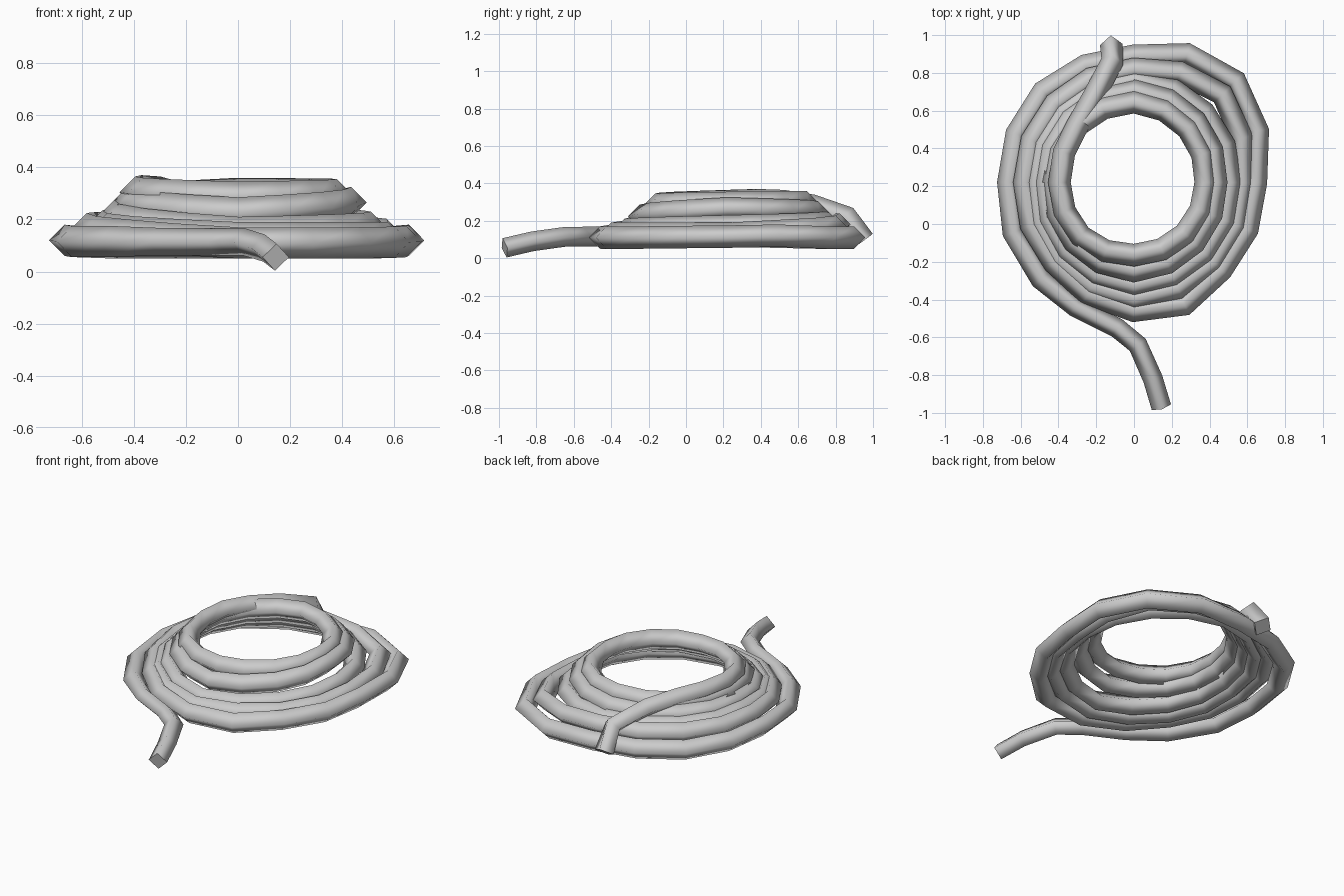
import bpy, bmesh, math
from mathutils import Vector

if "Cube" in bpy.data.objects:
    bpy.data.objects.remove(bpy.data.objects["Cube"])

CENTER = Vector((0, 0.22, 0))
R = 0.06          # half diagonal of the four-sided rope section

# loose tail lying on the ground, leading into the coil
path = [Vector(p) for p in [
    (0.145, -0.97, 0.055), (0.10, -0.82, 0.09), (0.02, -0.64, 0.115),
    (-0.09, -0.55, 0.115), (-0.31, -0.44, 0.115), (-0.49, -0.29, 0.115)]]

# coil keys: clockwise angle from the left side, radius, height
keys = [
    (-22.5, .69, .115), (0, .665, .12), (45, .68, .11), (67.5, .67, .11), (90, .67, .11),
    (112.5, .735, .11), (135, .76, .11), (157.5, .71, .12), (180, .645, .115),
    (225, .655, .11), (247.5, .70, .11), (270, .68, .11), (315, .60, .14),
    (360, .58, .165), (450, .60, .18), (495, .66, .155), (540, .575, .13), (630, .62, .13),
    (720, .52, .175), (810, .54, .19), (900, .51, .17), (990, .55, .15),
    (1080, .475, .215), (1170, .485, .245), (1260, .435, .265), (1350, .47, .225),
    (1440, .425, .265), (1530, .425, .30), (1620, .38, .295), (1710, .385, .285),
    (1755, .40, .295), (1800, .395, .305)]


def coil_point(a):
    for (a0, r0, z0), (a1, r1, z1) in zip(keys, keys[1:]):
        if a <= a1:
            t = (a - a0) / (a1 - a0)
            r, z = r0 + (r1 - r0) * t, z0 + (z1 - z0) * t
            th = math.radians(180 - a)
            return CENTER + Vector((r * math.cos(th), r * math.sin(th), z))


steps = int((1800 + 22.5) / 22.5)
path += [coil_point(-22.5 + 22.5 * i) for i in range(steps + 1)]

# upper end crossing over the coil and dropping down the back
path += [Vector(p) for p in [
    (-0.37, 0.38, 0.31), (-0.30, 0.52, 0.305), (-0.21, 0.68, 0.28),
    (-0.115, 0.86, 0.22), (-0.12, 0.95, 0.095)]]

# sweep a diamond section along the path
bm = bmesh.new()
rings = []
for i, p in enumerate(path):
    a = (p - path[max(i - 1, 0)]).normalized()
    b = (path[min(i + 1, len(path) - 1)] - p).normalized()
    t = (a + b).normalized()
    side = t.cross(Vector((0, 0, 1))).normalized()
    up = side.cross(t)
    r = R * (0.88 if i < 5 else 1)
    rings.append([bm.verts.new(p + d * r) for d in (side, up, -side, -up)])
for r0, r1 in zip(rings, rings[1:]):
    for k in range(4):
        n = (k + 1) % 4
        bm.faces.new((r0[k], r0[n], r1[n], r1[k])).smooth = True
bm.faces.new(rings[0])
bm.faces.new(rings[-1])
bmesh.ops.recalc_face_normals(bm, faces=bm.faces)
# flat end caps
for ring in (rings[0], rings[-1]):
    for k in range(4):
        bm.edges.get((ring[k], ring[(k + 1) % 4])).smooth = False

mesh = bpy.data.meshes.new("coiled_rope")
bm.to_mesh(mesh)
bm.free()
rope = bpy.data.objects.new("coiled_rope", mesh)
bpy.context.collection.objects.link(rope)
